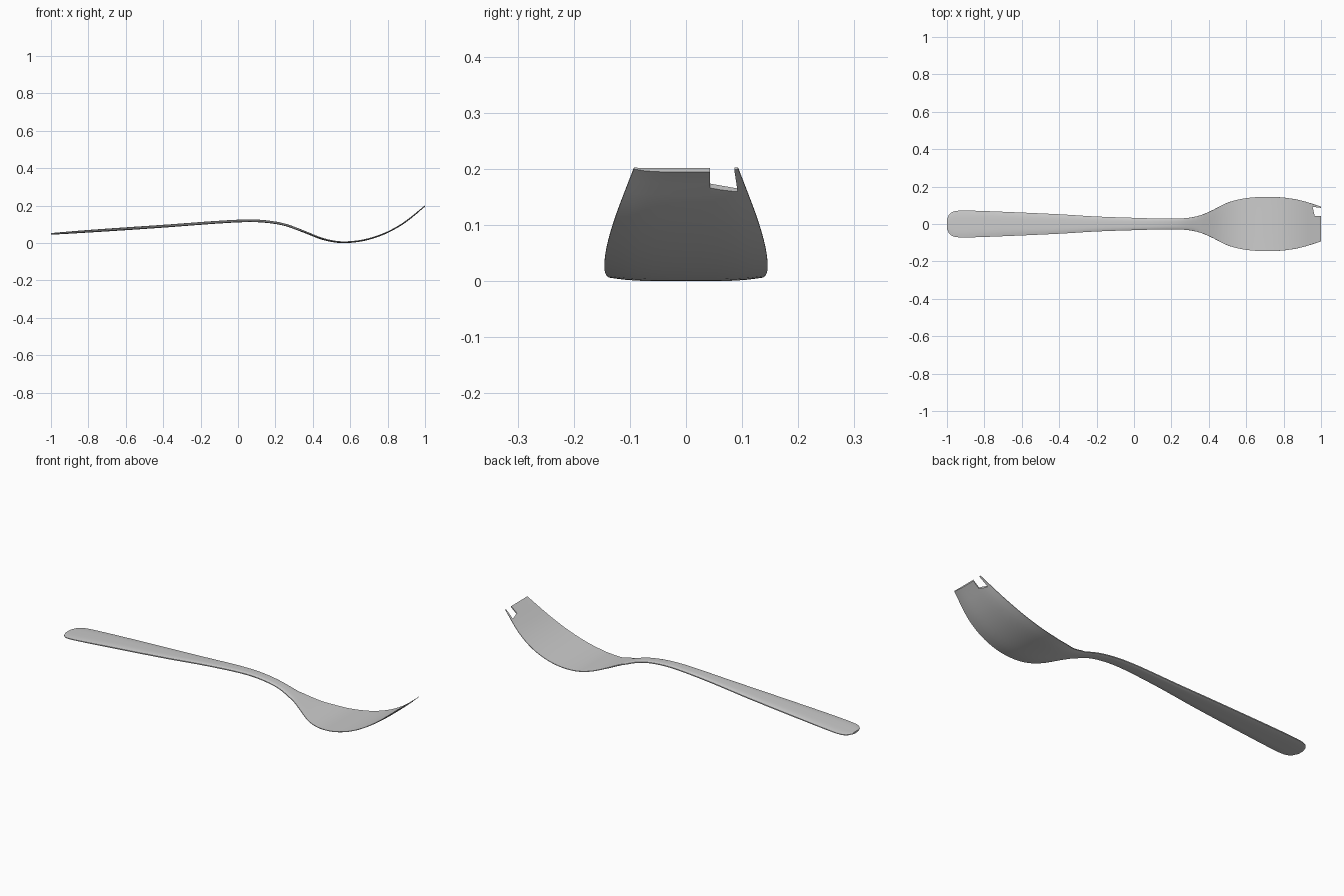
import bpy, bmesh
from mathutils import Vector

if "Cube" in bpy.data.objects:
    bpy.data.objects.remove(bpy.data.objects["Cube"])


def curve(keys, x):
    """Smooth (Hermite) interpolation through (x, value) keys."""
    n = len(keys)

    def slope(i):
        a, b = keys[max(i - 1, 0)], keys[min(i + 1, n - 1)]
        return (b[1] - a[1]) / (b[0] - a[0])

    for i in range(n - 1):
        (x0, v0), (x1, v1) = keys[i], keys[i + 1]
        if x <= x1 or i == n - 2:
            h = x1 - x0
            t = (x - x0) / h
            return ((2*t**3 - 3*t**2 + 1) * v0 + (t**3 - 2*t**2 + t) * h * slope(i)
                    + (3*t**2 - 2*t**3) * v1 + (t**3 - t**2) * h * slope(i + 1))


# side profile (middle height), half width and thickness along the length
HEIGHT = [(-1, .051), (-.8, .065), (-.4, .092), (-.1, .114), (.05, .121), (.15, .117),
          (.25, .1), (.35, .064), (.45, .025), (.52, .0095), (.58, .0065), (.66, .015),
          (.74, .036), (.82, .07), (.9, .119), (1, .2)]
WIDTH = [(-1, .025), (-.99, .048), (-.975, .062), (-.95, .07), (-.9, .072), (-.74, .067),
         (-.4, .052), (-.2, .04), (0, .033), (.1, .03), (.24, .029), (.3, .034),
         (.36, .048), (.42, .074), (.5, .114), (.58, .135), (.66, .144), (.74, .145),
         (.82, .139), (.9, .124), (1, .093)]
THICK = [(-1, .009), (-.9, .012), (-.7, .015), (-.3, .015), (.1, .014), (.4, .011),
         (.6, .009), (1, .007)]

# fork body: closed sections swept along the length
stations = [-1, -.996, -.99, -.982, -.972, -.96] + [-.94 + 1.94 * i / 78 for i in range(79)]
ACROSS = 10
bm = bmesh.new()
rings = []
for x in stations:
    z, w, t = curve(HEIGHT, x), curve(WIDTH, x), curve(THICK, x)
    dz = (curve(HEIGHT, min(x + .01, 1)) - curve(HEIGHT, max(x - .01, -1))) / .02
    normal = Vector((-dz, 0, 1)).normalized()
    if x > .97 or x < -.98:
        normal = Vector((0, 0, 1))
    dish = .003 if x > .35 else 0
    ring = []
    for side in (1, -1):
        for j in range(ACROSS + 1):
            s = side * (2 * j / ACROSS - 1)
            edge = .5 * t * (1 - .65 * s**4)
            p = Vector((x, s * w, z + dish * s**4)) + normal * side * edge
            ring.append(bm.verts.new(p))
    rings.append(ring)
for a, b in zip(rings, rings[1:]):
    for k in range(len(a)):
        m = (k + 1) % len(a)
        bm.faces.new((a[k], a[m], b[m], b[k]))
bm.faces.new(rings[0])
bm.faces.new(rings[-1])
bmesh.ops.recalc_face_normals(bm, faces=bm.faces)
low = min(v.co.z for v in bm.verts)
bmesh.ops.translate(bm, verts=bm.verts, vec=(0, 0, -low))
mesh = bpy.data.meshes.new("fork_body")
bm.to_mesh(mesh)
bm.free()
fork = bpy.data.objects.new("fork_body", mesh)
bpy.context.collection.objects.link(fork)

# notch between the wide tine and the narrow side tine
bm = bmesh.new()
outline = [(.966, .043), (1.1, .043), (1.1, .079), (1, .086), (.955, .092)]
face = bm.faces.new([bm.verts.new((x, y, .05)) for x, y in outline])
top = bmesh.ops.extrude_face_region(bm, geom=[face])
bmesh.ops.translate(bm, vec=(0, 0, .3),
                    verts=[g for g in top["geom"] if isinstance(g, bmesh.types.BMVert)])
bmesh.ops.recalc_face_normals(bm, faces=bm.faces)
mesh = bpy.data.meshes.new("notch_cutter")
bm.to_mesh(mesh)
bm.free()
cutter = bpy.data.objects.new("notch_cutter", mesh)
bpy.context.collection.objects.link(cutter)
cutter.hide_render = True
cutter.hide_set(True)
cut = fork.modifiers.new("notch", 'BOOLEAN')
cut.operation = 'DIFFERENCE'
cut.solver = 'EXACT'
cut.object = cutter

bpy.context.view_layer.objects.active = fork
fork.select_set(True)
bpy.ops.object.modifier_apply(modifier=cut.name)
bpy.data.objects.remove(cutter)
bpy.ops.object.shade_smooth_by_angle(angle=0.6)
